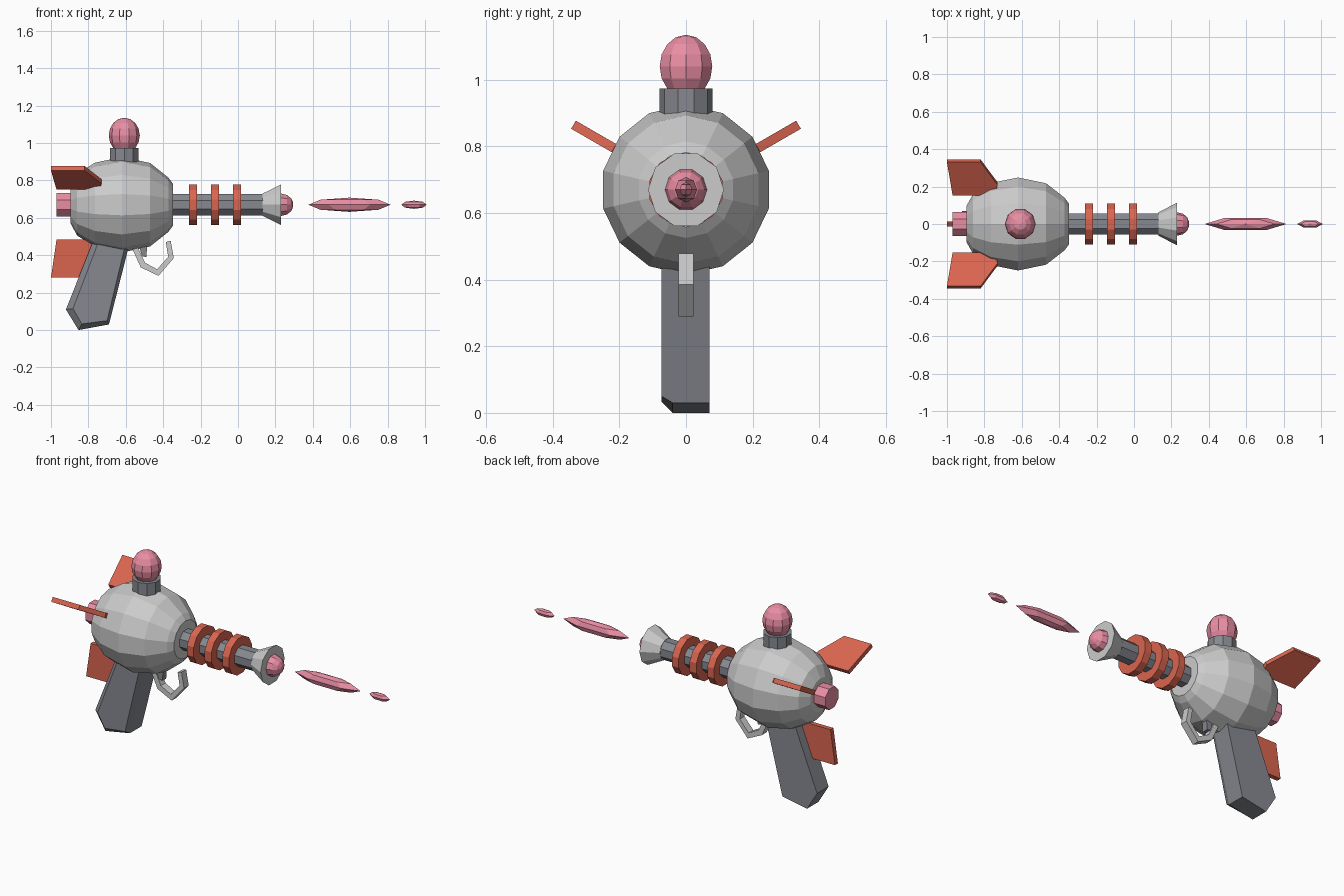
import bpy, bmesh
from math import cos, sin, pi, radians
from mathutils import Matrix

if "Cube" in bpy.data.objects:
    bpy.data.objects.remove(bpy.data.objects["Cube"])

AXIS_Z = 0.67


def material(name, color):
    m = bpy.data.materials.new(name)
    m.diffuse_color = (*color, 1)
    m.use_nodes = True
    m.node_tree.nodes["Principled BSDF"].inputs["Base Color"].default_value = m.diffuse_color
    return m


RED = material("red", (0.70, 0.13, 0.08))
PINK = material("pink", (0.82, 0.27, 0.37))
DARK = material("dark_grey", (0.24, 0.25, 0.28))


def finish(name, bm, mat=None):
    bmesh.ops.recalc_face_normals(bm, faces=bm.faces[:])
    mesh = bpy.data.meshes.new(name)
    bm.to_mesh(mesh)
    bm.free()
    ob = bpy.data.objects.new(name, mesh)
    bpy.context.collection.objects.link(ob)
    if mat:
        mesh.materials.append(mat)
    return ob


def loft(name, rings, mat=None, matrix=None):
    """Skin a list of equal-length closed rings and cap both ends."""
    bm = bmesh.new()
    vs = [[bm.verts.new(p) for p in ring] for ring in rings]
    n = len(rings[0])
    for a, b in zip(vs, vs[1:]):
        for i in range(n):
            j = (i + 1) % n
            bm.faces.new((a[i], a[j], b[j], b[i]))
    bm.faces.new(vs[0])
    bm.faces.new(vs[-1])
    if matrix:
        bm.transform(matrix)
    return finish(name, bm, mat)


def lathe(name, profile, sides, phase=0, mat=None):
    """Revolve (x, radius) points about the barrel axis."""
    angles = [radians(phase) + 2 * pi * k / sides for k in range(sides)]
    return loft(name, [[(x, r * cos(a), AXIS_Z + r * sin(a)) for a in angles]
                       for x, r in profile], mat)


def ball(name, loc, size, segs, rings, turn=0, mat=None):
    bm = bmesh.new()
    bmesh.ops.create_uvsphere(bm, u_segments=segs, v_segments=rings, radius=1)
    bm.transform(Matrix.Translation(loc) @ Matrix.Diagonal((*size, 1))
                 @ Matrix.Rotation(radians(turn), 4, 'Z'))
    return finish(name, bm, mat)


def slab(name, outline, y0, y1, mat=None, matrix=None):
    """Extrude an (x, z) outline along y."""
    return loft(name, [[(x, y, z) for x, z in outline] for y in (y0, y1)], mat, matrix)


# Body
lathe("body", [(-.895, .10), (-.86, .165), (-.765, .225), (-.62, .255),
               (-.47, .223), (-.372, .145), (-.348, .112)], 14, 90)

# Barrel, cooling rings and muzzle
lathe("barrel", [(-.38, .061), (.15, .061)], 8, 22.5, DARK)
for i, x in enumerate((-.24, -.123, -.006)):
    lathe(f"cooling_ring_{i + 1}", [(x - .022, .113), (x + .022, .113)], 12, 15, RED)
lathe("muzzle", [(.13, .062), (.23, .114)], 10)
lathe("muzzle_bulb", [(.20, .055), (.23, .063), (.262, .055), (.284, .036), (.294, .014)],
      10, 0, PINK)

# Rear knob
lathe("rear_knob", [(-.97, .068), (-.88, .068)], 8, 22.5, PINK)

# Top neck and bulb
loft("top_neck", [[(-.608 + .08 * sin(2 * pi * k / 10), .08 * cos(2 * pi * k / 10), z)
                   for k in range(10)] for z in (.88, .973)], DARK)
ball("top_bulb", (-.608, 0, 1.04), (.083, .083, .095), 10, 8, 18, PINK)

# Three fins around the back
fin = [(-1, .39), (-.82, .39), (-.73, .25), (-.74, .185), (-.97, .185)]
for i, deg in enumerate((60, 180, 300)):
    slab(f"fin_{i + 1}", fin, -.014, .014, RED,
         Matrix.Translation((0, 0, AXIS_Z)) @ Matrix.Rotation(radians(deg), 4, 'X'))

# Grip, with a chamfer around its front face
grip = [(-.765, .50), (-.92, .11), (-.853, .0), (-.69, .03), (-.57, .50)]
inset = [(-.735, .50), (-.882, .115), (-.835, .033), (-.70, .05), (-.592, .50)]
loft("grip", [[(x, y, z) for x, z in o]
              for o, y in ((inset, -.073), (grip, -.04), (grip, .07))], DARK)

# Trigger guard and trigger
outer = [(-.572, .45), (-.52, .335), (-.425, .29), (-.343, .385), (-.36, .478)]
inner = [(-.386, .47), (-.373, .392), (-.432, .325), (-.497, .36), (-.54, .45)]
bm = bmesh.new()
inner_fwd = inner[::-1]
grid = [[bm.verts.new((p[0], y, p[1])) for p, y in
         ((o, -.022), (o, .022), (n, .022), (n, -.022))] for o, n in zip(outer, inner_fwd)]
for a, b in zip(grid, grid[1:]):
    for i in range(4):
        j = (i + 1) % 4
        bm.faces.new((a[i], a[j], b[j], b[i]))
bm.faces.new(grid[0])
bm.faces.new(grid[-1])
finish("trigger_guard", bm)
slab("trigger", [(-.53, .46), (-.515, .395), (-.49, .39), (-.485, .46)], -.018, .018, DARK)

# Energy bolts in front of the muzzle
for name, x, half, r in (("long_bolt", .596, .19, .038), ("short_bolt", .941, .059, .022)):
    ball(name, (x, 0, AXIS_Z), (half / cos(pi / 6), r, r), 6, 4, 30, PINK)
